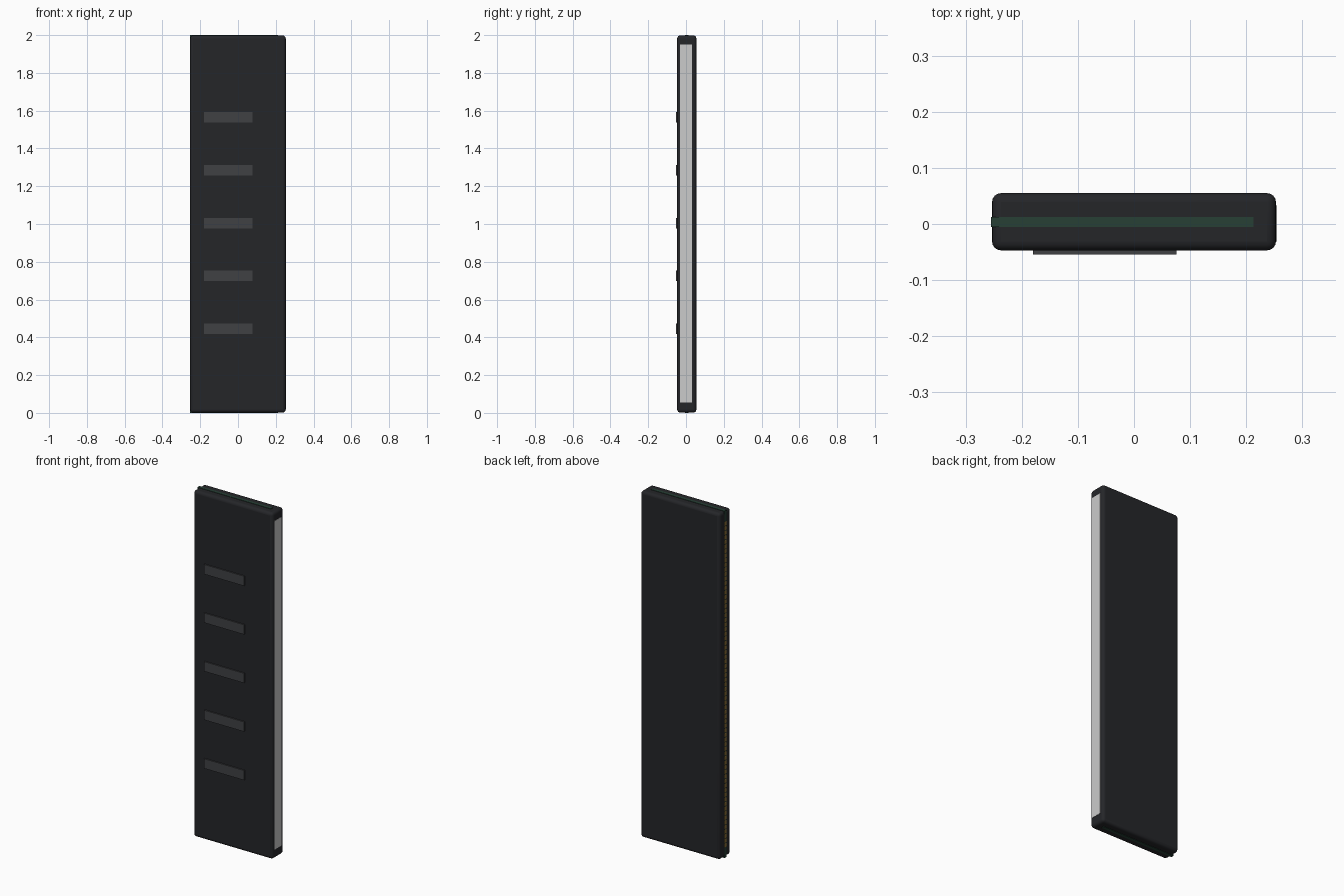
import bpy

if "Cube" in bpy.data.objects:
    bpy.data.objects.remove(bpy.data.objects["Cube"])

def mat(name, rgb):
    m = bpy.data.materials.new(name)
    m.diffuse_color = (*rgb, 1)
    m.use_nodes = True
    m.node_tree.nodes["Principled BSDF"].inputs["Base Color"].default_value = m.diffuse_color
    return m

DARK = mat("dark_shell", (0.018, 0.019, 0.022))
BAR = mat("bar_grey", (0.05, 0.052, 0.057))
GREEN = mat("board_green", (0.02, 0.05, 0.035))
GOLD = mat("contact_gold", (0.45, 0.27, 0.06))
LIGHT = mat("diffuser_white", (0.75, 0.75, 0.75))

def box(name, lo, hi, material, bevel=0.0):
    """Box between two corners, optionally with rounded edges."""
    bpy.ops.mesh.primitive_cube_add(
        size=1, location=[(a + b) / 2 for a, b in zip(lo, hi)])
    o = bpy.context.object
    o.name = name
    o.scale = [b - a for a, b in zip(lo, hi)]
    bpy.ops.object.transform_apply(location=False, rotation=False, scale=True)
    o.data.materials.append(material)
    if bevel:
        m = o.modifiers.new("rounding", 'BEVEL')
        m.width, m.segments = bevel, 4
        bpy.ops.object.shade_smooth_by_angle()
    return o

# Rounded heat spreader shell
box("heat_spreader", (-0.253, -0.047, 0.002), (0.253, 0.055, 1.998), DARK, 0.016)

# Circuit board, showing at both ends and along the left edge
box("circuit_board", (-0.2545, -0.005, 0), (0.213, 0.0125, 2), GREEN)

# Light diffuser along the right edge
box("light_diffuser", (0.20, -0.031, 0.055), (0.2545, 0.033, 1.95), LIGHT)

# Raised bars on the front face
for i in range(5):
    z = 0.445 + 0.28 * i
    box(f"front_bar_{i + 1}", (-0.18, -0.054, z - 0.028), (0.076, -0.04, z + 0.028), BAR)

# Row of edge contacts on the left
pin = box("edge_contacts", (-0.2552, -0.003, 0.06), (-0.25, 0.0105, 0.082), GOLD)
arr = pin.modifiers.new("row", 'ARRAY')
arr.use_relative_offset = False
arr.use_constant_offset = True
arr.constant_offset_displace = (0, 0, 0.0265)
arr.count = 71
